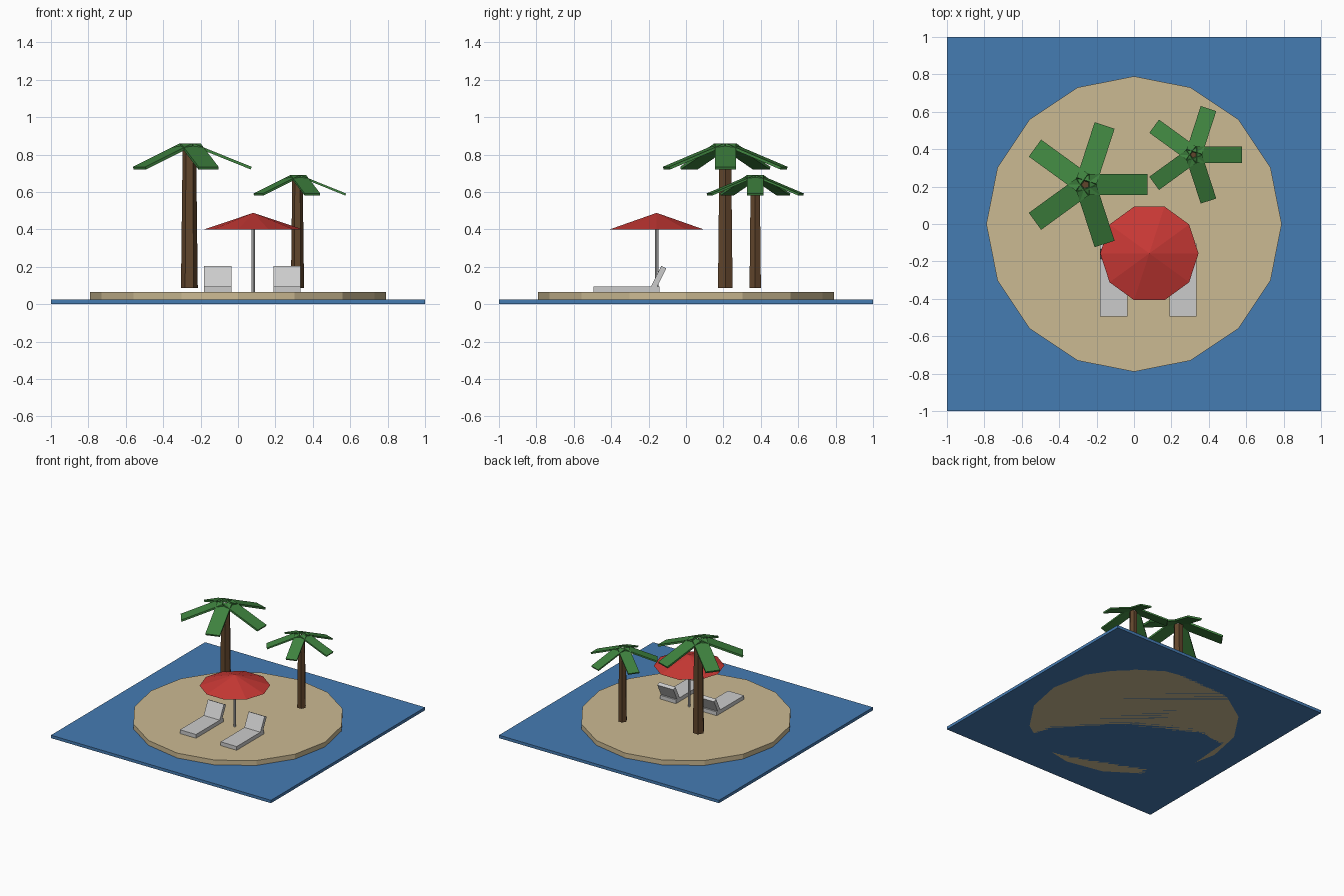
import bpy
from math import radians, cos, sin, pi
from mathutils import Matrix

if "Cube" in bpy.data.objects:
    bpy.data.objects.remove(bpy.data.objects["Cube"])


def material(name, rgb):
    m = bpy.data.materials.new(name)
    m.diffuse_color = (*rgb, 1)
    m.use_nodes = True
    m.node_tree.nodes["Principled BSDF"].inputs["Base Color"].default_value = m.diffuse_color
    return m


WATER = material("water_blue", (0.06, 0.20, 0.45))
SAND = material("sand_tan", (0.60, 0.49, 0.29))
BARK = material("bark_brown", (0.12, 0.06, 0.025))
LEAF = material("leaf_green", (0.05, 0.23, 0.05))
RED = material("canopy_red", (0.58, 0.04, 0.035))


def finish(name, mat):
    ob = bpy.context.object
    ob.name = name
    if mat:
        ob.data.materials.append(mat)
    return ob


def box(name, size, matrix, mat=None):
    bpy.ops.mesh.primitive_cube_add(size=1)
    ob = finish(name, mat)
    ob.data.transform(matrix @ Matrix.Diagonal((*size, 1)))
    return ob


def cone(name, sides, r1, r2, x, y, z0, z1, mat=None, turn=0):
    bpy.ops.mesh.primitive_cone_add(vertices=sides, radius1=r1, radius2=r2, depth=z1 - z0,
                                    location=(x, y, (z0 + z1) / 2), rotation=(0, 0, turn))
    return finish(name, mat)


move = Matrix.Translation

# Sea and island
box("sea", (2, 2, 0.024), move((0, 0, 0.012)), WATER)
cone("island", 16, 0.79, 0.79, 0, 0, 0, 0.064, SAND)


# Palms: tapered six-sided trunk and five drooping plank fronds
def palm(name, x, y, s):
    base = 0.086
    cone(name + "_trunk", 6, 0.045 * s, 0.036 * s, x, y, base, base + 0.75 * s, BARK, pi / 2)
    droop = radians(22)
    length, thick = 0.335, 0.015
    for i in range(5):
        m = (move((x, y, base)) @ Matrix.Rotation(i * 2 * pi / 5, 4, 'Z') @ Matrix.Scale(s, 4)
             @ move((0.175, 0, 0.704)) @ Matrix.Rotation(droop, 4, 'Y'))
        box(f"{name}_frond_{i + 1}", (length, 0.112, thick), m, LEAF)


palm("tall_palm", -0.26, 0.21, 1.0)
palm("short_palm", 0.318, 0.37, 0.78)

# Parasol
cone("parasol_pole", 8, 0.009, 0.009, 0.082, -0.157, 0.064, 0.43)
cone("parasol_canopy", 10, 0.263, 0, 0.082, -0.157, 0.40, 0.488, RED, pi / 2)

# Sun loungers: flat seat and reclined back
for side, x in (("left", -0.108), ("right", 0.262)):
    box(side + "_lounger_seat", (0.146, 0.355, 0.031), move((x, -0.318, 0.0795)))
    box(side + "_lounger_back", (0.146, 0.03, 0.13),
        move((x, -0.148, 0.14)) @ Matrix.Rotation(radians(-26.5), 4, 'X'))
